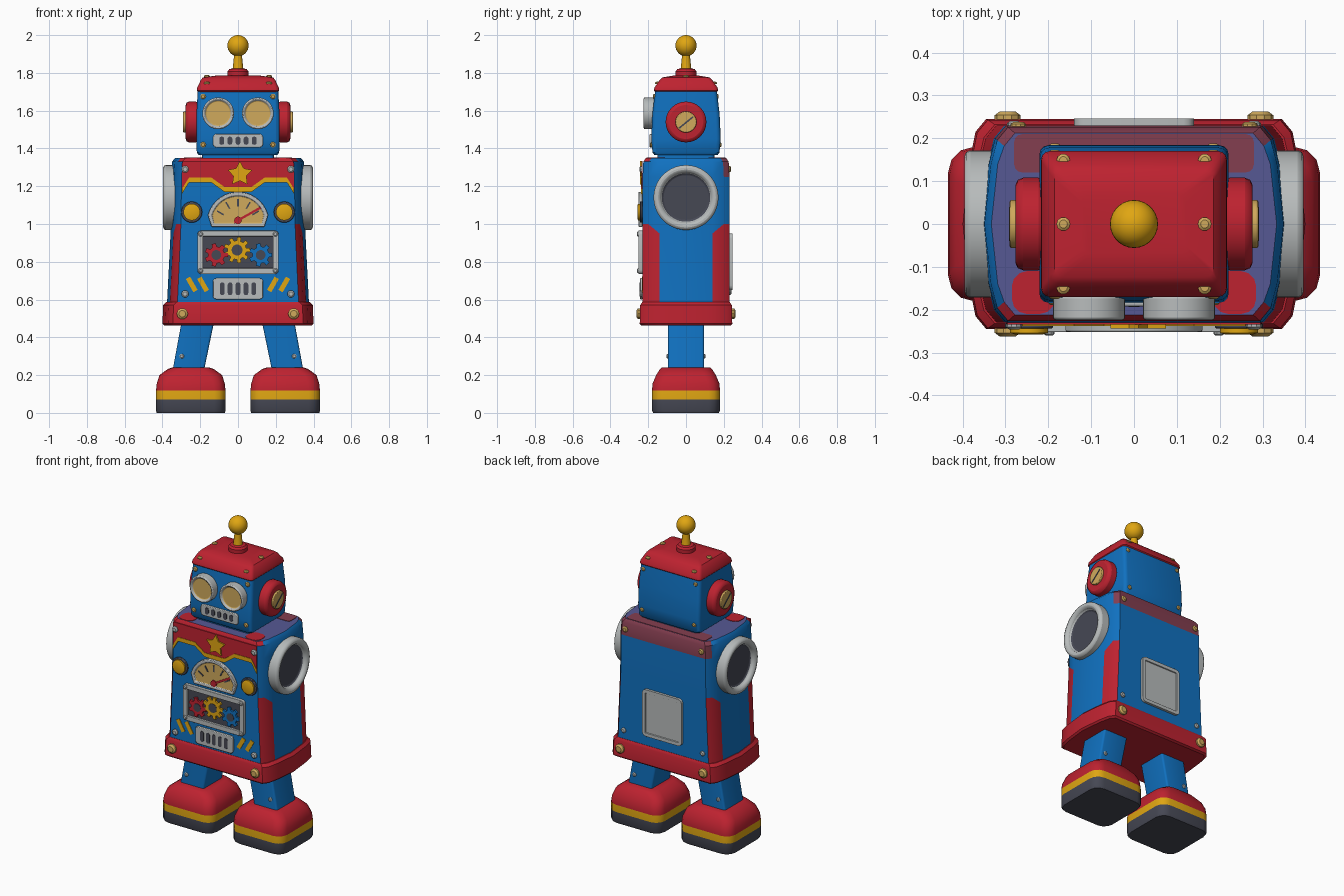
import bpy, bmesh
from math import sin, cos, pi, radians
from mathutils import Matrix, Vector

old = bpy.data.objects.get("Cube")
if old:
    bpy.data.objects.remove(old, do_unlink=True)


def srgb(r, g, b):
    return tuple((c / 255 / 12.92 if c < 11 else ((c / 255 + .055) / 1.055) ** 2.4) for c in (r, g, b)) + (1,)


def material(name, rgb):
    m = bpy.data.materials.new(name)
    m.use_nodes = True
    m.diffuse_color = srgb(*rgb)
    m.node_tree.nodes["Principled BSDF"].inputs["Base Color"].default_value = m.diffuse_color
    return m


RED = material("red", (190, 34, 48))
BLUE = material("blue", (16, 113, 192))
GOLD = material("gold", (224, 166, 18))
BRASS = material("brass", (208, 170, 92))
GREY = material("light grey", (184, 188, 188))
DARK = material("dark grey", (70, 72, 84))
MAROON = material("maroon", (132, 62, 80))
PURPLE = material("dusky purple", (86, 88, 148))
FRONT, RIGHT, BACK, LEFT, UP = 0, -90, 180, 90, None


def finish(name, bm, mats, bevel=0):
    bmesh.ops.recalc_face_normals(bm, faces=bm.faces)
    me = bpy.data.meshes.new(name)
    bm.to_mesh(me)
    bm.free()
    for m in mats:
        me.materials.append(m)
    ob = bpy.data.objects.new(name, me)
    bpy.context.collection.objects.link(ob)
    if bevel:
        mod = ob.modifiers.new("soft_edges", "BEVEL")
        mod.width, mod.segments, mod.limit_method = bevel, 2, "ANGLE"
        mod.angle_limit = radians(40)
    return ob


# Outlines
def ngon(n, r, start=0):
    return [(r * cos(start + 2 * pi * i / n), r * sin(start + 2 * pi * i / n)) for i in range(n)]


def rrect(hw, hh, r):
    pts = []
    for k, (sx, sy) in enumerate([(1, 1), (-1, 1), (-1, -1), (1, -1)]):
        for i in range(4):
            a = pi / 2 * (k + i / 3)
            pts.append((sx * (hw - r) + r * cos(a), sy * (hh - r) + r * sin(a)))
    return pts


def gear_outline(teeth, r):
    return [(rad * cos(2 * pi * (i + o) / teeth), rad * sin(2 * pi * (i + o) / teeth))
            for i in range(teeth) for o, rad in [(-.3, r * .72), (-.2, r), (.2, r), (.3, r * .72)]]


def shell_plan(hx, hy):
    q = [(hx, 0), (hx - .015, .14), (hx - .03, hy - .03), (hx - .055, hy)]
    return (q + [(-x, y) for x, y in q[::-1]] + [(-x, -y) for x, y in q[1:]]
            + [(x, -y) for x, y in q[:0:-1]])


def at(z, pts, cx=0):
    return [(x + cx, y, z) for x, y in pts]


# Stacked cross-sections joined into one skin, coloured by face centre
def loft(name, rings, mats, rule=lambda c: 0, bevel=0):
    bm = bmesh.new()
    vs = [[bm.verts.new(p) for p in ring] for ring in rings]
    n = len(vs[0])
    for a, b in zip(vs, vs[1:]):
        for i in range(n):
            j = (i + 1) % n
            bm.faces.new((a[i], a[j], b[j], b[i]))
    bm.faces.new(vs[0][::-1])
    bm.faces.new(vs[-1])
    for f in bm.faces:
        f.material_index = rule(f.calc_center_median())
    return finish(name, bm, mats, bevel)


# Extruded outline on any side, with an optional sunk or raised centre
def panel(name, pts, loc, side, depth, mats, inset=0, sink=0, bevel=0):
    bm = bmesh.new()
    low = [bm.verts.new((x, y, 0)) for x, y in pts]
    top = [bm.verts.new((x, y, depth)) for x, y in pts]
    bm.faces.new(low[::-1])
    cap = bm.faces.new(top)
    for i in range(len(pts)):
        j = (i + 1) % len(pts)
        bm.faces.new((low[i], low[j], top[j], top[i]))
    if inset:
        bm.normal_update()
        bmesh.ops.inset_region(bm, faces=[cap], thickness=inset, depth=0)
        if sink > 0:
            bm.normal_update()
            bmesh.ops.inset_region(bm, faces=[cap], thickness=.002, depth=-sink)
        else:
            for v in cap.verts:
                v.co.z -= sink
        cap.material_index = len(mats) - 1
    turn = Matrix() if side is UP else Matrix.Rotation(radians(side), 4, "Z") @ Matrix.Rotation(pi / 2, 4, "X")
    bm.transform(Matrix.Translation(Vector(loc)) @ turn)
    return finish(name, bm, mats, bevel)


def rivet(name, loc, side, r, mat):
    panel(name, ngon(10, r), loc, side, r * .4, [mat], r * .4, -r * .3)


F = -.23
SIDES = [(1, "left", LEFT), (-1, "right", RIGHT)]

# Legs and feet
for s, n, side in SIDES:
    cx = .25 * s
    prof = [(0, .18, .174), (.012, .184, .18), (.072, .184, .18), (.118, .184, .18),
            (.155, .18, .177), (.2, .166, .158), (.232, .122, .138), (.24, .1, .128)]
    loft(n + "_foot", [at(z, rrect(hx, hy, .06), cx) for z, hx, hy in prof], [DARK, GOLD, RED],
         lambda c: 0 if c.z < .07 else 1 if c.z < .115 else 2)
    loft(n + "_leg", [at(.22, rrect(.083, .096, .012), .264 * s),
                      at(.48, rrect(.086, .096, .012), .213 * s)], [BLUE])
    rivet(n + "_leg_rivet", (.298 * s, -.094, .3), FRONT, .013, GREY)
    rivet(n + "_leg_back_rivet", (.298 * s, .094, .3), BACK, .013, GREY)

# Base band and torso
loft("base_band", [at(z, shell_plan(hx, hy)) for z, hx, hy in
                   [(.462, .39, .235), (.472, .4, .245), (.57, .396, .243), (.586, .38, .232)]], [RED])


def torso_colour(c):
    if c.z < .98 and abs(c.x) > .2 and abs(c.y) > .12:
        return 1
    if c.z > 1.25 and c.y > .2:
        return 2
    if c.z > 1.33:
        return 3 if abs(c.y) < .05 and abs(c.x) < .1 else 1 if c.y < -.2 else 0
    return 0


post_top = [(x, y, 1 if abs(y) > .15 else .95) for x, y in shell_plan(.357, .23)]
loft("torso", [at(.575, shell_plan(.376, .23)), post_top, at(1.25, shell_plan(.354, .23)),
               at(1.33, shell_plan(.349, .226)), at(1.35, shell_plan(.333, .212))],
     [BLUE, RED, MAROON, PURPLE], torso_colour)
panel("rear_top_patch", rrect(.28, .045, .02), (0, .165, 1.349), UP, .004, [MAROON])
for s, n, side in SIDES:
    panel(n + "_front_top_patch", rrect(.05, .05, .035), (.235 * s, -.16, 1.349), UP, .004, [RED])

# Chest panel with trim and star
line = [(-.297, 1.185), (-.26, 1.245), (-.14, 1.245), (-.07, 1.195)]
line += [(-x, z) for x, z in line[::-1]]
panel("chest_panel", line + [(.295, 1.333), (-.295, 1.333)], (0, F, 0), FRONT, .005, [RED])
panel("chest_trim", [(x, z - .026) for x, z in line] + line[::-1], (0, F, 0), FRONT, .008, [GOLD])
star = [(r * sin(pi * i / 5), r * cos(pi * i / 5)) for i, r in enumerate([.068, .036] * 5)]
panel("star", star[::-1], (.01, F - .004, 1.265), FRONT, .01, [GOLD])

# Gauge
fan = [(.165 * cos(radians(a)), .165 * sin(radians(a)) + .02) for a in range(15, 166, 10)]
panel("gauge", fan + [(-.14, 0), (.14, 0)], (0, F, .985), FRONT, .022, [GREY, BRASS], .02, .01, .004)
GY = F - .012


def bar(name, a, b, w, y, mat, depth=.004):
    a, b = Vector(a), Vector(b)
    o = Vector((a.y - b.y, b.x - a.x)).normalized() * w
    panel(name, [a - o, b - o, b + o, a + o], (0, y, 0), FRONT, depth, [mat])


for i in range(5):
    d = Vector((cos(radians(30 + 30 * i)), sin(radians(30 + 30 * i))))
    bar("gauge_tick", Vector((0, 1.005)) + d * .088, Vector((0, 1.005)) + d * .128, .004, GY, DARK)
bar("gauge_needle", (-.02, 1.008), (.125, 1.09), .006, GY, RED, .007)
panel("needle_hub", ngon(12, .02), (0, GY, 1.02), FRONT, .008, [RED])

# Gear window
panel("gear_window", rrect(.215, .115, .02), (0, F, .85), FRONT, .022, [GREY, DARK], .03, .014, .004)
for n, x, z, r, mat, teeth in [("red", -.115, .836, .062, RED, 7), ("gold", -.005, .862, .07, GOLD, 9),
                               ("blue", .12, .836, .062, BLUE, 7)]:
    panel(n + "_gear", gear_outline(teeth, r), (x, F - .008, z), FRONT, .012, [mat])
    panel(n + "_gear_hub", ngon(14, r * .42), (x, F - .019, z), FRONT, .003, [DARK])
for x in (-.198, .198):
    for z in (.753, .947):
        rivet("window_rivet", (x, F - .021, z), FRONT, .013, GREY)


# Slotted grilles
def grille(name, hw, hh, y, z, gap):
    panel(name, rrect(hw, hh, .018), (0, y, z), FRONT, .014, [GREY], bevel=.004)
    for i in range(-2, 3):
        panel(name + "_slot", rrect(gap * .3, hh * .6, gap * .28), (i * gap, y - .013, z), FRONT, .003, [DARK])


grille("belly_grille", .133, .056, F, .657, .042)

# Mirrored torso details
for s, n, side in SIDES:
    panel(n + "_knob", ngon(24, .056), (.245 * s, F, 1.063), FRONT, .014, [DARK], bevel=.004)
    panel(n + "_knob_cap", ngon(24, .044), (.245 * s, F - .012, 1.063), FRONT, .012, [GOLD], .012, -.004)
    for x in (.185, .245):
        bar(n + "_belly_stripe", ((x - .02) * s, .645), ((x + .02) * s, .715), .013, F, GOLD)
    panel(n + "_shoulder_port", ngon(40, .172), (.322 * s, 0, 1.14), side, .074, [GREY, DARK], .038, .03, .014)
    for z in (1.29, .63):
        rivet(n + "_front_rivet", (.28 * s, F - .003, z), FRONT, .019, GREY)
    rivet(n + "_back_low_rivet", (.28 * s, .229, .64), BACK, .016, GREY)
    rivet(n + "_back_top_rivet", (.27 * s, .226, 1.29), BACK, .018, BRASS)
    for y, d in ((-.242, FRONT), (.242, BACK)):
        rivet(n + "_base_rivet", (.295 * s, y, .525), d, .03, BRASS)

# Back hatch
panel("back_hatch", rrect(.14, .15, .025), (0, .228, .8), BACK, .018, [GREY], .022, .006, .004)

# Neck, head and roof
loft("neck", [at(1.34, rrect(.19, .15, .02)), at(1.38, rrect(.19, .15, .02))], [BLUE])
loft("head", [at(z, rrect(hx, hy, .022)) for z, hx, hy in
              [(1.366, .21, .168), (1.378, .218, .177), (1.45, .221, .184), (1.58, .22, .178),
               (1.71, .213, .163)]], [BLUE])
loft("roof", [at(z, rrect(hx, hy, .02)) for z, hx, hy in
              [(1.7, .212, .164), (1.706, .217, .17), (1.722, .216, .167), (1.764, .196, .138),
               (1.776, .186, .124), (1.785, .12, .07)]], [RED])

# Face and ears
grille("mouth", .132, .036, -.178, 1.441, .043)
for s, n, side in SIDES:
    panel(n + "_eye", ngon(36, .084), (.105 * s, -.168, 1.586), FRONT, .056, [GREY, BRASS], .014, .012, .006)
    panel(n + "_ear", ngon(36, .108), (.205 * s, 0, 1.54), side, .072, [RED], bevel=.018)
    panel(n + "_ear_cap", ngon(24, .056), (.274 * s, 0, 1.54), side, .016, [BRASS], bevel=.004)
    panel(n + "_ear_slot", [(-.04, -.03), (-.034, -.036), (.04, .024), (.034, .03)],
          (.289 * s, 0, 1.54), side, .003, [DARK])
    for z, y in ((1.675, -.164), (1.42, -.179)):
        rivet(n + "_face_rivet", (.185 * s, y, z), FRONT, .015, BRASS)
        rivet(n + "_nape_rivet", (.185 * s, -y, z), BACK, .013, BRASS)
    for y, z in ((-.148, 1.742), (0, 1.777), (.148, 1.742)):
        rivet(n + "_roof_rivet", (.165 * s, y, z), UP, .016, BRASS)

# Antenna
loft("antenna_base", [at(z, ngon(24, r)) for z, r in
                      [(1.77, .056), (1.808, .056), (1.82, .046), (1.824, .03)]], [RED])
loft("antenna_stem", [at(z, ngon(16, r)) for z, r in [(1.815, .03), (1.83, .027), (1.91, .019)]], [GOLD])
ball = bmesh.new()
bmesh.ops.create_uvsphere(ball, u_segments=28, v_segments=16, radius=.056,
                          matrix=Matrix.Translation((0, 0, 1.944)))
finish("antenna_ball", ball, [GOLD])

# Smooth shading with crisp edges
bpy.ops.object.select_all(action="DESELECT")
for ob in bpy.context.scene.objects:
    if ob.type == "MESH":
        ob.select_set(True)
        bpy.context.view_layer.objects.active = ob
bpy.ops.object.shade_smooth_by_angle(angle=radians(35))
